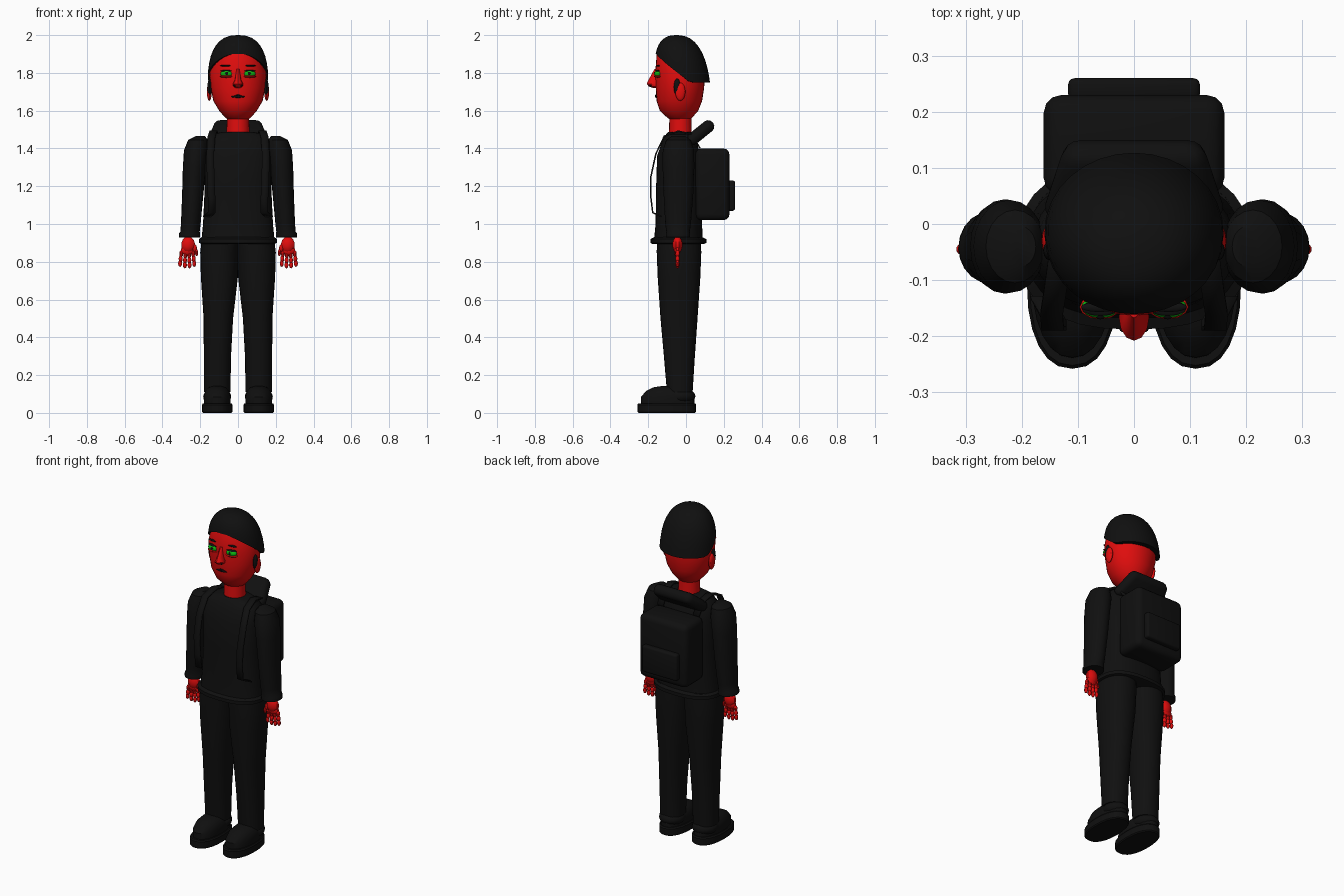
import bpy, bmesh, math
from mathutils import Matrix, Vector

if "Cube" in bpy.data.objects:
    bpy.data.objects.remove(bpy.data.objects["Cube"])


def material(name, rgb):
    m = bpy.data.materials.new(name)
    m.diffuse_color = (*rgb, 1)
    m.use_nodes = True
    m.node_tree.nodes["Principled BSDF"].inputs["Base Color"].default_value = m.diffuse_color
    return m


BLACK = material("black_cloth", (0.005, 0.005, 0.005))
RED = material("red_skin", (0.75, 0.004, 0.004))
GREEN = material("green_eye", (0.004, 0.45, 0.006))


def finish(name, bm, mat):
    bmesh.ops.recalc_face_normals(bm, faces=bm.faces)
    me = bpy.data.meshes.new(name)
    bm.to_mesh(me)
    bm.free()
    me.materials.append(mat)
    ob = bpy.data.objects.new(name, me)
    bpy.context.collection.objects.link(ob)
    return ob


def skin_rings(name, rings, mat):
    """Join equal-sized rings of points into a closed body."""
    bm = bmesh.new()
    rows = [[bm.verts.new(p) for p in ring] for ring in rings]
    n = len(rows[0])
    for a, b in zip(rows, rows[1:]):
        for i in range(n):
            j = (i + 1) % n
            bm.faces.new((a[i], a[j], b[j], b[i]))
    bm.faces.new(rows[0])
    bm.faces.new(rows[-1])
    return finish(name, bm, mat)


def loft(name, rows, mat, side=1, n=24, power=2.0):
    """Rows are (z, centre x, centre y, radius x, radius y)."""
    def bend(v):
        return math.copysign(abs(v) ** (2 / power), v)
    rings = []
    for z, cx, cy, rx, ry in rows:
        angles = [2 * math.pi * i / n for i in range(n)]
        rings.append([(side * cx + rx * bend(math.cos(a)), cy + ry * bend(math.sin(a)), z)
                      for a in angles])
    return skin_rings(name, rings, mat)


def balls(name, items, mat, side=1, seg=12):
    """Ellipsoids given as (centre, radii), gathered in one object."""
    bm = bmesh.new()
    for (x, y, z), r in items:
        bmesh.ops.create_uvsphere(bm, u_segments=seg, v_segments=seg // 2 + 2, radius=1,
                                  matrix=Matrix.Translation((side * x, y, z)) @ Matrix.Diagonal((*r, 1)))
    return finish(name, bm, mat)


def box(name, centre, size, bevel, mat, tilt=0, taper=1):
    bm = bmesh.new()
    bmesh.ops.create_cube(bm, size=1)
    for v in bm.verts:
        if v.co.z > 0:
            v.co.x *= taper
    bmesh.ops.scale(bm, vec=size, verts=bm.verts)
    bmesh.ops.bevel(bm, geom=bm.edges[:], offset=bevel, segments=3, profile=0.5, affect='EDGES')
    bmesh.ops.transform(bm, matrix=Matrix.Translation(centre) @ Matrix.Rotation(tilt, 4, 'X'),
                        verts=bm.verts)
    return finish(name, bm, mat)


# Head and neck
loft("head", [(1.545, 0, -.03, .03, .035), (1.56, 0, -.033, .065, .063), (1.60, 0, -.037, .10, .102),
              (1.65, 0, -.035, .13, .12), (1.72, 0, -.032, .145, .128), (1.80, 0, -.031, .151, .132),
              (1.90, 0, -.037, .125, .118), (1.96, 0, -.045, .085, .075)], RED, n=32)
loft("neck", [(1.45, 0, -.03, .062, .06), (1.58, 0, -.03, .058, .058)], RED)

# Close-fitting cap, high at the brow and low at the nape
cap, N = [], 32
for k in range(-1, 10):
    ring = []
    for i in range(N):
        a = 2 * math.pi * i / N
        y0 = -.025 + .138 * math.sin(a)
        h0 = 0.6 * min(1, max(0, (.01 - y0) / .17))
        h = h0 + (1 - h0) * math.sin(max(k, 0) / 9 * math.pi / 2 * .985)
        r = (1 - h ** 2.5) ** 0.4 * (.85 if k < 0 else 1)
        ring.append((.16 * r * math.cos(a), -.015 - .035 * h + .142 * r * math.sin(a), 1.75 + .25 * h))
    cap.append(ring)
skin_rings("cap", cap, BLACK)

# Face
loft("nose", [(1.82, 0, -.155, .008, .012), (1.765, 0, -.165, .016, .032), (1.742, 0, -.166, .027, .042),
              (1.728, 0, -.163, .024, .034), (1.72, 0, -.158, .012, .015)], RED, n=12)
balls("mouth", [((0, -.157, 1.674), (.038, .007, .006)), ((0, -.158, 1.681), (.014, .006, .004))], BLACK)
for s, tag in ((-1, "left"), (1, "right")):
    balls(tag + "_eye", [((.06, -.148, 1.795), (.034, .02, .019))], GREEN, s, 16)
    balls(tag + "_pupil", [((.06, -.164, 1.797), (.009, .006, .009))], BLACK, s)
    balls(tag + "_eyelid", [((.06, -.148, 1.781), (.037, .022, .007))], RED, s)
    balls(tag + "_lash_line", [((.06, -.15, 1.811), (.034, .014, .004))], BLACK, s)
    balls(tag + "_brow", [((.062, -.148, 1.838), (.033, .009, .005))], BLACK, s)
    balls(tag + "_nostril", [((.018, -.187, 1.732), (.008, .006, .005))], BLACK, s)
    balls(tag + "_ear", [((.152, -.03, 1.70), (.013, .027, .048))], RED, s)
    balls(tag + "_sideburn", [((.15, -.047, 1.725), (.012, .018, .045))], BLACK, s)

# Jacket body with hem band
loft("jacket", [(.895, 0, -.04, .195, .138), (.90, 0, -.04, .207, .148), (.92, 0, -.04, .207, .148),
                (.93, 0, -.04, .192, .128), (1.0, 0, -.038, .185, .123), (1.2, 0, -.038, .176, .12),
                (1.36, 0, -.038, .178, .115), (1.44, 0, -.035, .172, .09), (1.475, 0, -.033, .145, .072),
                (1.488, 0, -.03, .075, .062)], BLACK, n=32, power=2.5)

# Folded hood behind the neck
box("hood", (0, .078, 1.485), (.33, .065, .165), .03, BLACK, tilt=-math.radians(51), taper=.74)

# Backpack and pocket
box("backpack", (0, .14, 1.21), (.322, .18, .38), .032, BLACK)
box("backpack_pocket", (0, .24, 1.15), (.235, .04, .16), .012, BLACK)

STRAP = [(.12, .075, 1.40), (.125, .03, 1.475), (.13, -.04, 1.492), (.14, -.115, 1.465), (.147, -.16, 1.37),
         (.145, -.186, 1.25), (.14, -.186, 1.14), (.14, -.176, 1.06), (.165, -.13, 1.04)]

for s, tag in ((-1, "left"), (1, "right")):
    # Shoulder strap
    bm = bmesh.new()
    pairs = [[bm.verts.new((s * x + w, y, z)) for w in (-.02, .02)] for x, y, z in STRAP]
    for (a, b), (c, d) in zip(pairs, pairs[1:]):
        bm.faces.new((a, b, d, c))
    strap = finish(tag + "_strap", bm, BLACK)
    mod = strap.modifiers.new("thickness", 'SOLIDIFY')
    mod.thickness = .008
    mod.offset = 0

    # Sleeve with cuff
    loft(tag + "_sleeve", [(1.465, .20, -.04, .025, .035), (1.445, .212, -.04, .052, .065),
                           (1.39, .222, -.04, .064, .083), (1.30, .231, -.04, .061, .084),
                           (1.15, .240, -.04, .056, .078), (1.0, .250, -.042, .052, .068),
                           (.96, .254, -.042, .051, .062), (.95, .256, -.042, .056, .064),
                           (.93, .257, -.042, .056, .064), (.928, .257, -.042, .04, .045)],
         BLACK, s, n=20)

    # Hand with jointed fingers
    parts = [((.264, -.045, .89), (.038, .027, .045)), ((.268, -.045, .862), (.036, .017, .03)),
             ((.229, -.05, .872), (.012, .012, .02)), ((.219, -.052, .848), (.009, .01, .018))]
    for i in range(4):
        f = i - 1.5
        for j, z in enumerate((.835, .808, .783)):
            parts.append(((.269 + f * (.021 + .002 * j), -.045, z + (.008 if i in (0, 3) else 0)),
                          (.011, .012 - .001 * j, .018)))
    balls(tag + "_hand", parts, RED, s, 10)

    # Trouser leg
    loft(tag + "_trouser_leg", [(.93, .092, -.038, .098, .116), (.85, .098, -.037, .102, .118),
                                (.72, .0985, -.037, .098, .113), (.5, .104, -.037, .078, .098),
                                (.3, .109, -.035, .072, .082), (.11, .11, -.033, .07, .068)],
         BLACK, s, n=24, power=2.2)

    # Shoe
    loft(tag + "_sole", [(0, .11, -.102, .076, .15), (.006, .11, -.102, .081, .156),
                         (.043, .11, -.102, .081, .156), (.05, .11, -.102, .076, .15)], BLACK, s, power=2.3)
    loft(tag + "_shoe_upper", [(.045, .11, -.097, .07, .142), (.085, .11, -.096, .072, .142),
                               (.115, .11, -.092, .064, .12), (.135, .11, -.09, .045, .085),
                               (.142, .11, -.088, .02, .04)], BLACK, s, power=2.2)
    balls(tag + "_shoe_collar", [((.11, -.03, .088), (.074, .08, .045))], BLACK, s, 16)

# Smooth shading with sharp edges kept
for ob in bpy.context.scene.objects:
    ob.select_set(True)
    bpy.context.view_layer.objects.active = ob
bpy.ops.object.shade_smooth_by_angle(angle=math.radians(35))
